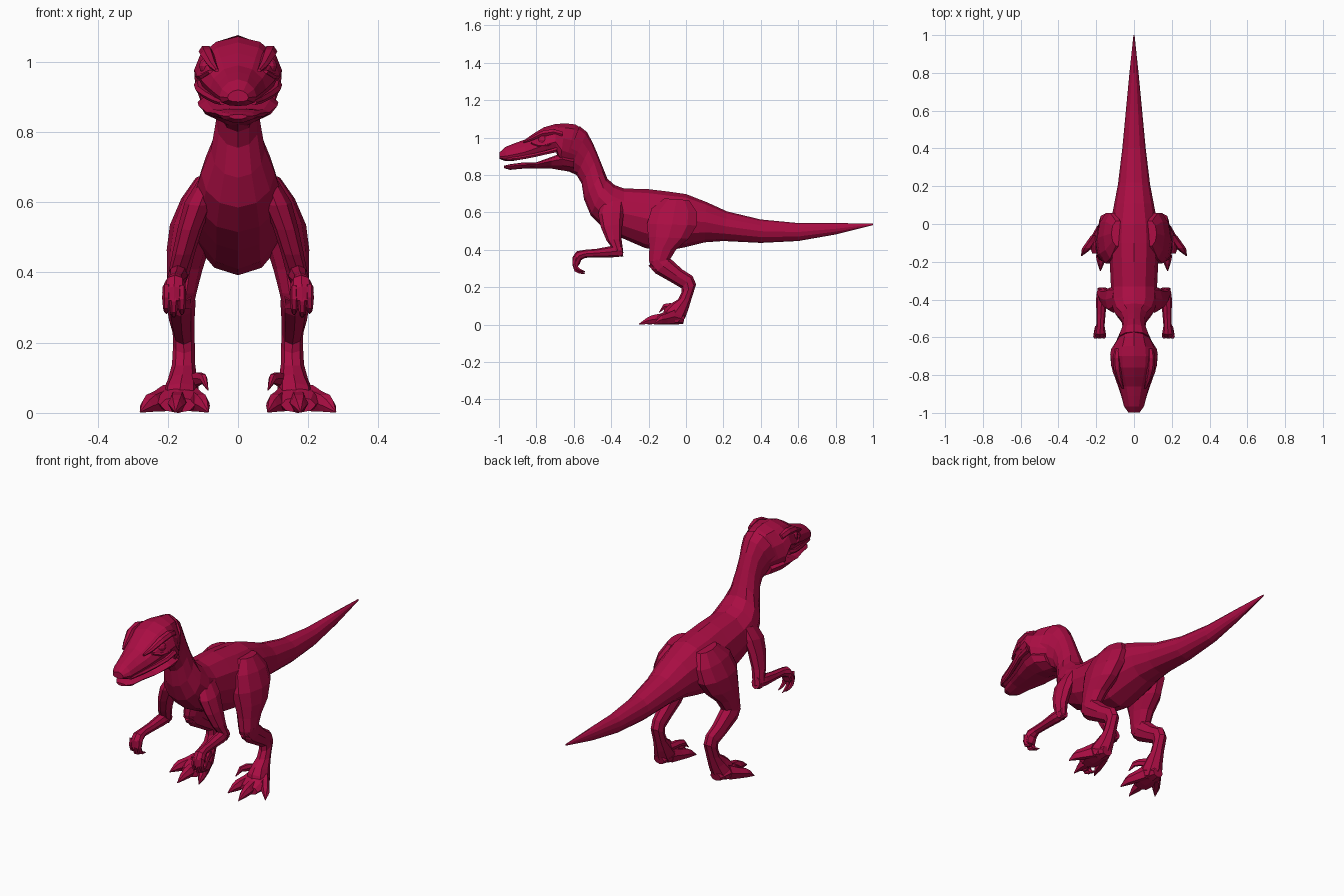
import bpy, bmesh, math
from mathutils import Vector

skin = bpy.data.materials.new("crimson skin")
skin.diffuse_color = (0.40, 0.004, 0.056, 1)


def loft(name, rings, sides=8, bias=0.0, mirror=False):
    """Skin rings (x, y1, z1, y2, z2, half_width): two opposite edges seen from the side."""
    bm = bmesh.new()
    loops = []
    for x, y1, z1, y2, z2, w in rings:
        a, b = Vector((x, y1, z1)), Vector((x, y2, z2))
        mid, half = (a + b) / 2, (a - b) / 2
        loop = []
        for i in range(sides):
            t = 2 * math.pi * i / sides
            s = math.sin(t)
            p = mid + half * (s + bias * (1 - s * s))
            p.x += w * math.cos(t)
            loop.append(bm.verts.new(p))
        loops.append(loop)
    for p, q in zip(loops, loops[1:]):
        for i in range(sides):
            j = (i + 1) % sides
            bm.faces.new((p[i], p[j], q[j], q[i]))
    bm.faces.new(loops[0])
    bm.faces.new(loops[-1])
    return finish(name, bm, mirror)


def finish(name, bm, mirror):
    bmesh.ops.recalc_face_normals(bm, faces=bm.faces)
    mesh = bpy.data.meshes.new(name)
    bm.to_mesh(mesh)
    bm.free()
    mesh.materials.append(skin)
    ob = bpy.data.objects.new(name, mesh)
    bpy.context.collection.objects.link(ob)
    if mirror:
        ob.modifiers.new("mirror", 'MIRROR')
    return ob


def centred(rows):
    return [(0, *r) for r in rows]


# Tail, torso and neck in one skin: top edge, bottom edge, half width
loft("body", centred([
    (1.00, .540, 1.00, .532, .003),
    (.80, .543, .80, .482, .024),
    (.60, .543, .60, .447, .043),
    (.40, .562, .40, .437, .062),
    (.22, .605, .20, .447, .085),
    (.11, .655, .10, .440, .105),
    (.00, .698, .00, .415, .125),
    (-.10, .712, -.11, .392, .135),
    (-.20, .724, -.22, .410, .128),
    (-.33, .728, -.34, .462, .122),
    (-.38, .745, -.44, .515, .122),
    (-.42, .780, -.51, .585, .105),
    (-.44, .830, -.545, .670, .077),
    (-.47, .905, -.558, .755, .063),
    (-.50, .975, -.585, .800, .062),
    (-.53, 1.030, -.625, .818, .075),
    (-.57, 1.062, -.660, .825, .092),
]), sides=12)

# Skull and upper jaw
loft("skull", centred([
    (-.54, 1.035, -.61, .835, .070),
    (-.59, 1.070, -.65, .840, .100),
    (-.645, 1.076, -.675, .855, .122),
    (-.70, 1.072, -.695, .925, .125),
    (-.76, 1.055, -.75, .912, .118),
    (-.81, 1.025, -.80, .898, .100),
    (-.86, .990, -.86, .886, .080),
    (-.91, .972, -.92, .876, .065),
    (-.965, .950, -.965, .874, .053),
    (-.998, .920, -.998, .886, .030),
]), sides=12, bias=-.3)

# Lower jaw, parted from the upper jaw
loft("lower_jaw", centred([
    (-.60, .900, -.60, .815, .080),
    (-.66, .920, -.66, .820, .115),
    (-.72, .897, -.72, .832, .112),
    (-.80, .868, -.80, .834, .090),
    (-.88, .866, -.88, .832, .066),
    (-.94, .858, -.94, .826, .050),
    (-.972, .850, -.972, .836, .026),
]), sides=10, bias=.3)

# Lip line, brow ridge, lower lid and nostril rim
loft("lip", [
    (.108, -.69, .950, -.69, .920, .018),
    (.106, -.75, .932, -.75, .908, .015),
    (.088, -.81, .918, -.81, .894, .014),
    (.062, -.89, .902, -.89, .880, .012),
    (.045, -.96, .892, -.96, .876, .008)], 6, mirror=True)
loft("brow", [
    (.088, -.66, 1.035, -.66, 1.000, .014),
    (.092, -.71, 1.048, -.71, 1.012, .020),
    (.088, -.77, 1.038, -.77, 1.004, .020),
    (.074, -.83, 1.004, -.83, .980, .013),
    (.060, -.87, .980, -.87, .970, .006)], 6, mirror=True)
loft("lower_lid", [
    (.108, -.69, .982, -.69, .968, .010),
    (.108, -.74, .968, -.74, .950, .014),
    (.098, -.79, .968, -.79, .950, .013),
    (.078, -.83, .978, -.83, .966, .008)], 6, mirror=True)

# Eyeballs
bm = bmesh.new()
bmesh.ops.create_uvsphere(bm, u_segments=10, v_segments=6, radius=.026)
bmesh.ops.translate(bm, verts=bm.verts, vec=(.086, -.765, .988))
finish("eye", bm, True)

# Shoulder and upper arm: back edge, front edge, half width
loft("upper_arm", [
    (.085, -.33, .665, -.45, .655, .030),
    (.110, -.33, .610, -.47, .590, .042),
    (.135, -.34, .540, -.455, .520, .036),
    (.155, -.345, .460, -.425, .450, .032),
    (.168, -.335, .385, -.395, .410, .030),
    (.170, -.345, .362, -.385, .375, .020)], mirror=True)

# Forearm: top edge, bottom edge, half width
loft("forearm", [
    (.168, -.345, .425, -.335, .365, .024),
    (.172, -.40, .420, -.39, .360, .029),
    (.175, -.48, .405, -.48, .360, .024),
    (.178, -.54, .400, -.54, .357, .022),
    (.180, -.585, .392, -.56, .345, .030),
    (.182, -.607, .360, -.568, .325, .034),
    (.183, -.607, .320, -.575, .315, .028)], mirror=True)

# Curled fingers ending in claws
for name, x, drop in (("inner", .160, .0), ("middle", .183, -.008), ("outer", .204, .004)):
    d = drop
    loft(name + "_finger", [
        (x, -.605, .365 + d, -.57, .345 + d, .011),
        (x, -.609, .325 + d, -.580, .320 + d, .012),
        (x, -.598, .293 + d, -.575, .305 + d, .010),
        (x, -.572, .280 + d, -.563, .294 + d, .008),
        (x, -.540, .278 + d, -.540, .281 + d, .002)], 6, mirror=True)

# Thigh: back edge, front edge, half width
loft("thigh", [
    (.085, .02, .665, -.12, .675, .035),
    (.110, .065, .600, -.19, .620, .052),
    (.130, .065, .530, -.215, .540, .064),
    (.143, .02, .460, -.208, .470, .060),
    (.152, -.05, .400, -.200, .410, .050),
    (.160, -.085, .345, -.200, .340, .042),
    (.163, -.09, .310, -.185, .295, .036)], 10, mirror=True)

# Shin running back from knee to ankle, then down to the heel
loft("shin", [
    (.162, -.11, .385, -.200, .315, .038),
    (.163, -.08, .350, -.165, .275, .042),
    (.160, -.02, .295, -.085, .230, .036),
    (.155, .035, .260, -.025, .195, .031),
    (.154, .054, .215, -.025, .170, .031),
    (.155, .030, .140, -.042, .135, .033),
    (.158, .012, .080, -.085, .110, .042),
    (.163, -.005, .035, -.115, .085, .052),
    (.168, -.03, .006, -.130, .040, .055)], mirror=True)

# Foot pad
loft("foot_pad", [
    (.165, -.005, .050, -.015, .004, .030),
    (.168, -.06, .085, -.06, .000, .055),
    (.170, -.115, .070, -.115, .000, .064),
    (.172, -.155, .045, -.155, .000, .050)], mirror=True)

# Splayed toes with pointed claws: start x, tip x, tip y, thickness
for name, x0, x1, y1, r in (("inner", .135, .085, -.205, .021),
                            ("middle", .168, .178, -.250, .024),
                            ("outer", .200, .278, -.170, .024)):
    rows = []
    for t, h, w in ((0, .085, 1.1), (.35, .065, 1.1), (.62, .055, 1.1),
                    (.78, .040, .75), (1, .006, .08)):
        x, y = x0 + (x1 - x0) * t, -.06 + (y1 + .06) * t
        rows.append((x, y, h, y, 0, r * w))
    loft(name + "_toe", rows, 6, mirror=True)

# Raised sickle claw on the inner side
loft("sickle_claw", [
    (.135, -.04, .110, -.05, .065, .018),
    (.112, -.085, .118, -.085, .078, .015),
    (.098, -.120, .112, -.112, .082, .011),
    (.086, -.145, .066, -.142, .064, .002)], 6, mirror=True)
